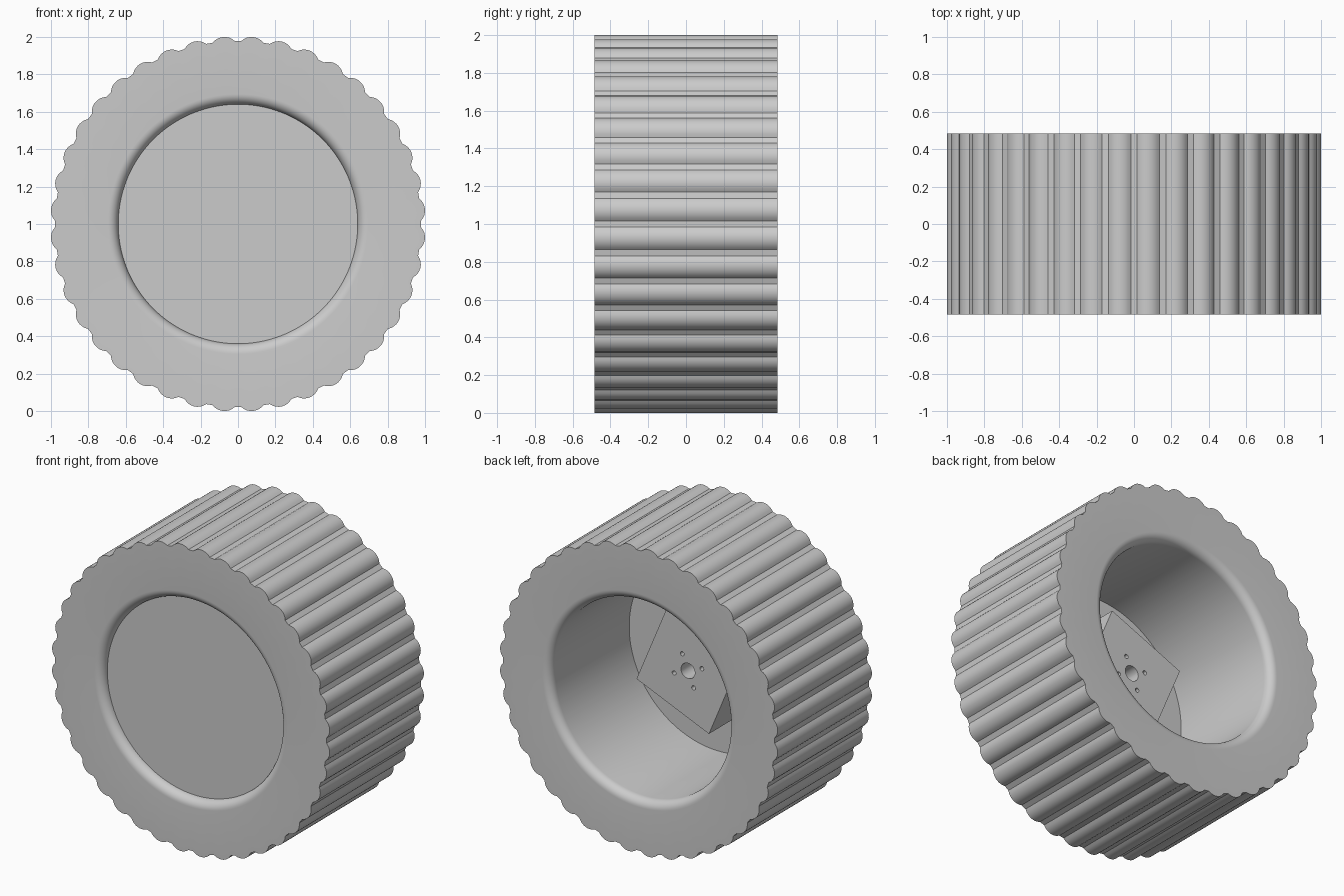
import bpy, bmesh, math
from mathutils import Matrix

if "Cube" in bpy.data.objects:
    bpy.data.objects.remove(bpy.data.objects["Cube"])

HALF = 0.485          # half of the tread width
BORE = 0.64           # radius of the rim opening
FILLET = 0.055        # rounding at the rim opening
FLOOR = -0.33         # inner face of the wheel disc
HUB_FACE = -0.02      # outer face of the hub block
TURN = math.radians(22.2)

grey = bpy.data.materials.new("light_grey")
grey.diffuse_color = (0.6, 0.6, 0.6, 1)
grey.use_nodes = True
grey.node_tree.nodes["Principled BSDF"].inputs["Base Color"].default_value = grey.diffuse_color


def make_object(name, bm, material=grey):
    bmesh.ops.recalc_face_normals(bm, faces=bm.faces)
    mesh = bpy.data.meshes.new(name)
    bm.to_mesh(mesh)
    bm.free()
    mesh.materials.append(material)
    obj = bpy.data.objects.new(name, mesh)
    bpy.context.collection.objects.link(obj)
    return obj


def add_cylinder(bm, x, z, radius, y0, y1, sides):
    place = Matrix.Translation((x, (y0 + y1) / 2, z + 1)) @ Matrix.Rotation(math.pi / 2, 4, 'X')
    bmesh.ops.create_cone(bm, cap_ends=True, segments=sides, radius1=radius,
                          radius2=radius, depth=abs(y1 - y0), matrix=place)


# Tread outline: 40 round ribs separated by narrow flat grooves
outline = []
for rib in range(40):
    for k in range(9):
        t = math.radians(-3.5 + 7 * k / 8)
        c, r = 0.923, 0.08
        rho = c * math.cos(t) + math.sqrt(r * r - (c * math.sin(t)) ** 2)
        outline.append((math.radians(rib * 9 + 4.5) + t, rho))

# Cross-section from the cavity floor, round the tread, to the front disc
# (None marks the ribbed outline)
arc = [math.radians(90 * i / 8) for i in range(9)]
section = [(BORE, FLOOR)]
section += [(BORE + FILLET * (1 - math.cos(a)), HALF - FILLET * (1 - math.sin(a))) for a in arc]
section += [(None, HALF), (None, -HALF)]
section += [(BORE + FILLET * (1 - math.cos(a)), -HALF + FILLET * (1 - math.sin(a))) for a in reversed(arc)]

# Wheel body
bm = bmesh.new()
rings = []
for radius, y in section:
    rings.append([bm.verts.new(((radius or rho) * math.cos(a), y, 1 + (radius or rho) * math.sin(a)))
                  for a, rho in outline])
n = len(outline)
for a, b in zip(rings, rings[1:]):
    for i in range(n):
        j = (i + 1) % n
        bm.faces.new((a[i], a[j], b[j], b[i]))
bm.faces.new(rings[0])
bm.faces.new(rings[-1])
wheel = make_object("wheel_body", bm)

# Square hub block inside the cavity
bm = bmesh.new()
depth = HUB_FACE - FLOOR + 0.02
side = 0.4 * math.sqrt(2)
place = (Matrix.Translation((0, HUB_FACE - depth / 2, 1))
         @ Matrix.Rotation(TURN + math.pi / 4, 4, 'Y')
         @ Matrix.Diagonal((side, depth, side, 1)))
bmesh.ops.create_cube(bm, size=1, matrix=place)
hub = make_object("hub_block", bm)

# Axle hole and four screw holes
bm = bmesh.new()
add_cylinder(bm, 0, 0, 0.05, HUB_FACE + 0.05, FLOOR + 0.02, 32)
for k in range(4):
    a = -TURN + k * math.pi / 2
    add_cylinder(bm, 0.108 * math.cos(a), 0.108 * math.sin(a), 0.014,
                 HUB_FACE + 0.05, FLOOR + 0.02, 16)
cutter = make_object("hole_cutter", bm)
cutter.hide_render = True
cutter.display_type = 'WIRE'
cut = hub.modifiers.new("holes", 'BOOLEAN')
cut.operation = 'DIFFERENCE'
cut.solver = 'EXACT'
cut.object = cutter

# Apply the holes and drop the cutter, then smooth the curved faces
bpy.context.view_layer.objects.active = hub
hub.select_set(True)
bpy.ops.object.modifier_apply(modifier=cut.name)
bpy.data.objects.remove(cutter)
wheel.select_set(True)
bpy.ops.object.shade_smooth_by_angle(angle=math.radians(30))
